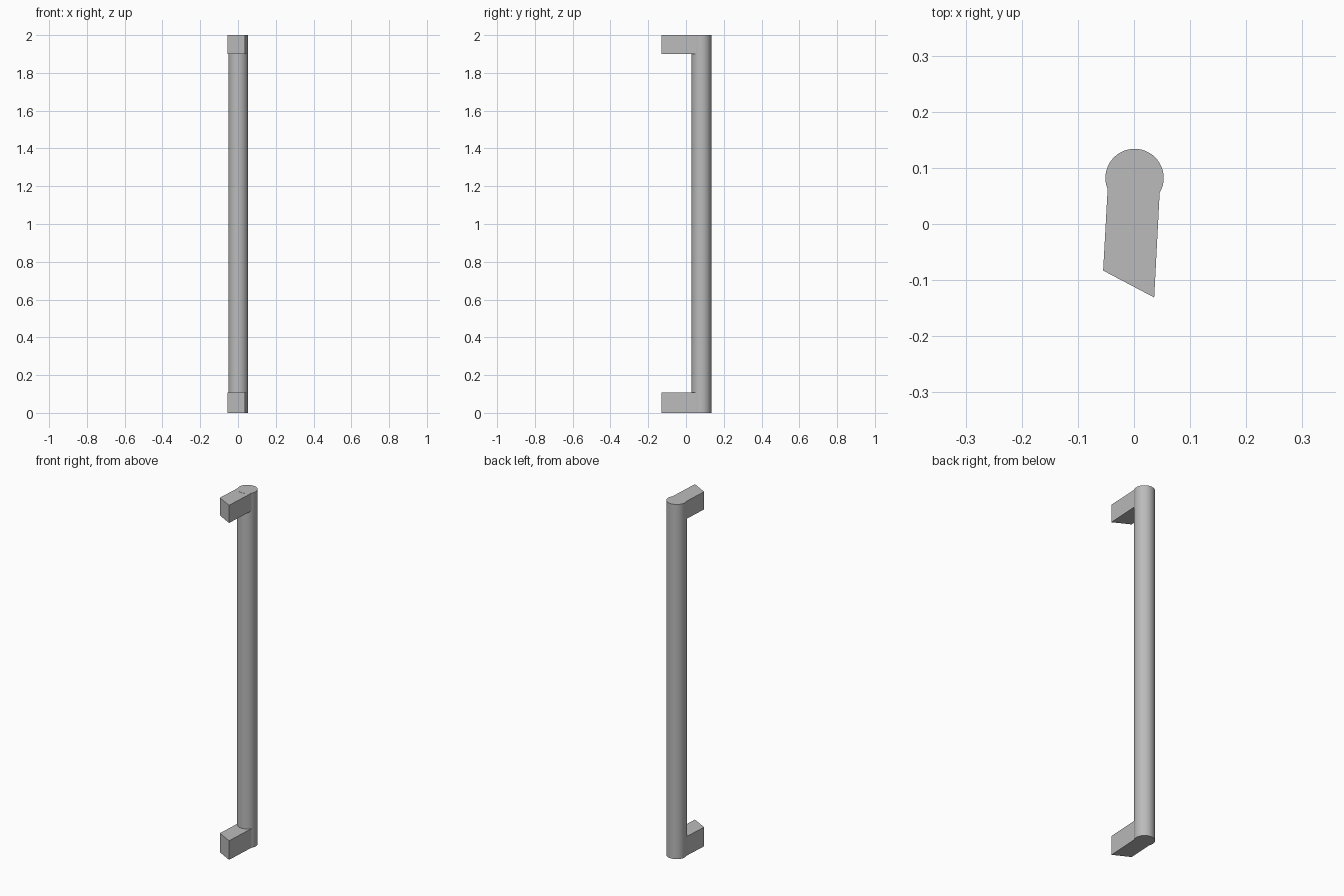
import bpy
import bmesh

# Remove the default cube only
cube = bpy.data.objects.get("Cube")
if cube:
    bpy.data.objects.remove(cube, do_unlink=True)

# Single metal colour
GREY = (0.5, 0.5, 0.5, 1.0)
metal = bpy.data.materials.new("satin grey metal")
metal.use_nodes = True
metal.diffuse_color = GREY
metal.node_tree.nodes["Principled BSDF"].inputs["Base Color"].default_value = GREY

HEIGHT = 2.0
BAR_X, BAR_Y, BAR_RADIUS = 0.001, 0.082, 0.052

# Upright round grip bar
bpy.ops.mesh.primitive_cylinder_add(vertices=48, radius=BAR_RADIUS, depth=HEIGHT,
                                    location=(BAR_X, BAR_Y, HEIGHT / 2))
bar = bpy.context.object
bar.name = "grip_bar"
bar.data.materials.append(metal)
bpy.ops.object.shade_smooth_by_angle()

# Bracket outline: slanted mounting face, rear end buried in the bar
OUTLINE = [(-0.055, -0.083), (0.036, -0.131), (0.047, 0.08), (-0.046, 0.08)]


def bracket(name, bottom, top):
    bm = bmesh.new()
    face = bm.faces.new([bm.verts.new((x, y, bottom)) for x, y in OUTLINE])
    grown = bmesh.ops.extrude_face_region(bm, geom=[face])
    verts = [v for v in grown["geom"] if isinstance(v, bmesh.types.BMVert)]
    bmesh.ops.translate(bm, verts=verts, vec=(0, 0, top - bottom))
    bmesh.ops.recalc_face_normals(bm, faces=bm.faces)
    mesh = bpy.data.meshes.new(name)
    bm.to_mesh(mesh)
    bm.free()
    mesh.materials.append(metal)
    bpy.context.collection.objects.link(bpy.data.objects.new(name, mesh))


# Mounting brackets, a hair inside the bar's end caps
GAP = 0.0004
bracket("lower_bracket", GAP, 0.108)
bracket("upper_bracket", 1.9, HEIGHT - GAP)
